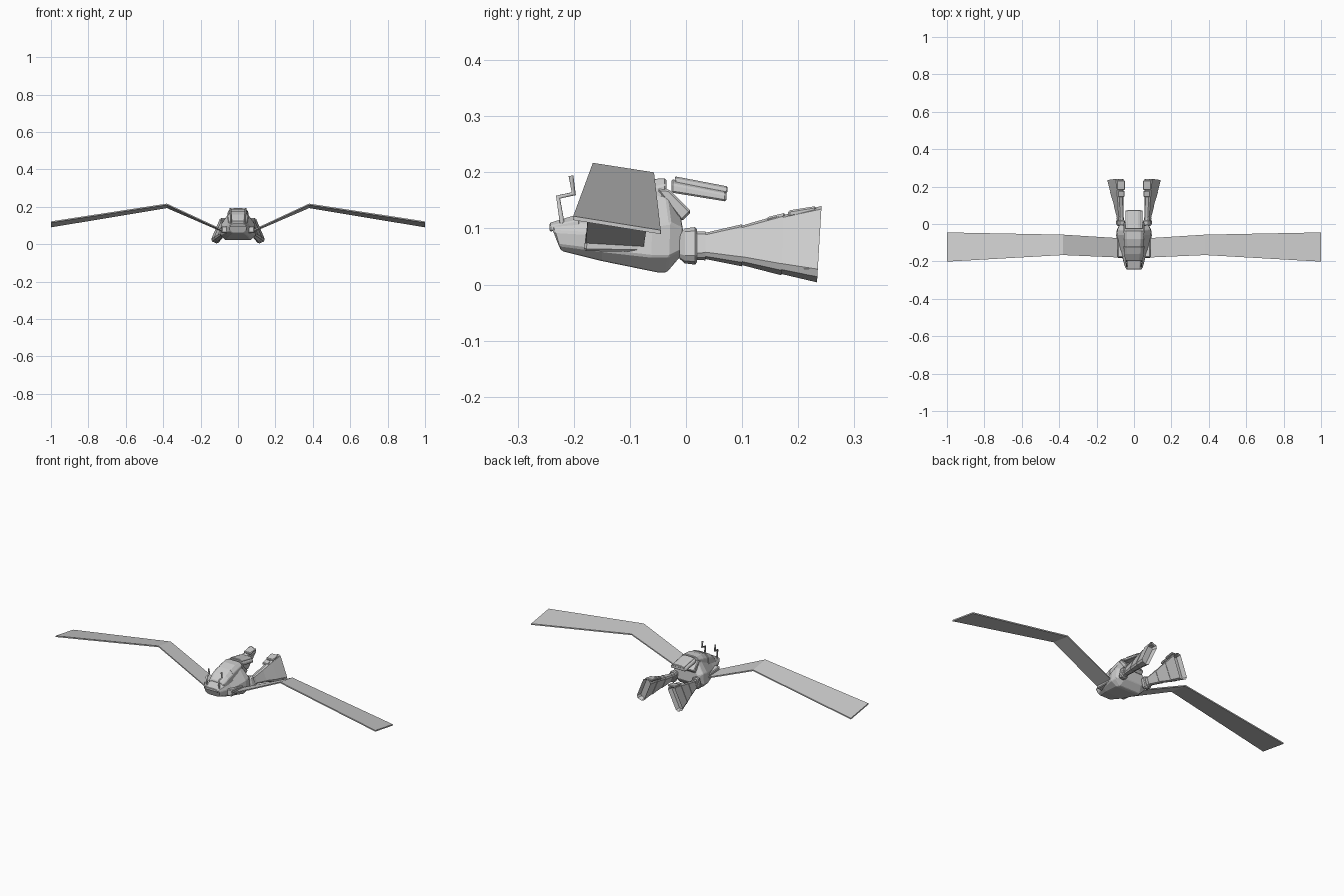
import bpy, bmesh
from mathutils import Vector

if "Cube" in bpy.data.objects:
    bpy.data.objects.remove(bpy.data.objects["Cube"])


def finish(name, bm, mirror=False, bevel=0.0):
    bmesh.ops.recalc_face_normals(bm, faces=bm.faces)
    me = bpy.data.meshes.new(name)
    bm.to_mesh(me)
    bm.free()
    ob = bpy.data.objects.new(name, me)
    bpy.context.collection.objects.link(ob)
    if bevel:
        b = ob.modifiers.new("bevel", 'BEVEL')
        b.width, b.segments, b.limit_method = bevel, 1, 'ANGLE'
    if mirror:
        m = ob.modifiers.new("mirror", 'MIRROR')
        m.use_clip = False
        m.merge_threshold = 0.0001
    return ob


def loft(name, rings, mirror=False, bevel=0.0, recess=0.0):
    """Skin a row of equal-length point rings; optionally hollow the last end."""
    bm = bmesh.new()
    vs = [[bm.verts.new(p) for p in r] for r in rings]
    n = len(vs[0])
    for a, b in zip(vs, vs[1:]):
        for i in range(n):
            j = (i + 1) % n
            bm.faces.new((a[i], a[j], b[j], b[i]))
    bm.faces.new(vs[0])
    end = bm.faces.new(vs[-1])
    bmesh.ops.recalc_face_normals(bm, faces=bm.faces)
    if recess:
        bmesh.ops.inset_region(bm, faces=[end], thickness=0.007)
        for v in end.verts:
            v.co.y -= recess
    return finish(name, bm, mirror, bevel)


def both(half):
    """Right half outline, bottom to top, completed to a symmetric ring."""
    return half + [(-x, y, z) for x, y, z in reversed(half)]


def lerp(a, b, t):
    return tuple(p + (q - p) * t for p, q in zip(a, b))


# Hull: keel, chine, upper side, deck
loft("hull", [both(h) for h in (
    [(.030, -.222, .060), (.042, -.228, .070), (.047, -.236, .095), (.038, -.242, .108)],
    [(.052, -.150, .042), (.072, -.150, .060), (.068, -.150, .090), (.046, -.150, .125)],
    [(.068, -.052, .022), (.096, -.062, .050), (.090, -.060, .105), (.050, -.060, .165)],
    [(.062, -.034, .022), (.092, -.030, .050), (.088, -.028, .110), (.048, -.035, .165)],
    [(.050, -.006, .055), (.078, -.005, .062), (.076, -.005, .100), (.046, -.010, .125)])],
    bevel=.003)


# Overlapping back plates
def arch(y, z, w, d):
    return both([(w, y, z - d), (w * .97, y, z - d * .35), (w * .62, y, z)])


loft("nose_plate", [arch(-.243, .110, .042, .015), arch(-.190, .126, .050, .030)], bevel=.002)
loft("front_shell", [arch(-.195, .134, .047, .035), arch(-.160, .160, .054, .050),
                     arch(-.120, .178, .057, .060)], bevel=.003)
loft("middle_shell", [arch(-.123, .174, .054, .058), arch(-.080, .188, .056, .060),
                      arch(-.035, .189, .054, .028)], bevel=.003)
loft("tail_plate", [arch(-.026, .188, .047, .024), arch(.072, .168, .047, .020)], bevel=.003)
loft("tail_ridge", [arch(-.020, .193, .036, .012), arch(.074, .175, .036, .012)], bevel=.002)

# Slanted rear collar under the tail plate
collar = [(-.055, .172), (-.030, .170), (.010, .130), (-.008, .112)]
loft("rear_collar", [[(x, y, z) for y, z in collar] for x in (-.056, .056)], bevel=.004)

# Wings: root, elbow, tip as (x, front edge, rear edge)
loft("wing", [[(x, f[0], f[1]), (x, r[0], r[1]), (x, r[0], r[1] - .007), (x, f[0], f[1] - .007)]
              for x, f, r in (
    (.06, (-.180, .068), (-.077, .062)),
    (.38, (-.166, .217), (-.057, .200)),
    (1.0, (-.201, .122), (-.045, .097)))], mirror=True)

# Wing shoulder
loft("wing_shoulder", [[(x, y, z) for y, z in ((-.182, .060), (-.082, .058), (-.076, .086), (-.178, .096))]
                       for x in (.045, .088)], mirror=True, bevel=.004)


# Flared rear pods, tilted outward: key stations (y, top xz, bottom xz, half thickness)
STATIONS = [(.000, (.066, .094), (.078, .044), .014),
            (.035, (.066, .092), (.082, .046), .015),
            (.100, (.068, .104), (.096, .036), .017),
            (.172, (.070, .122), (.114, .021), .020),
            (.238, (.072, .135), (.126, .009), .023)]


def pod_ring(st, grow=0.0):
    y, t, b, h = st
    T, B = Vector(t), Vector(b)
    up = (T - B).normalized()
    out = Vector((up.y, -up.x))
    T, B, h = T + up * grow, B - up * grow, h + grow
    c = h * .45
    pts = [B + out * (h - c), B + out * h + up * c, T + out * h - up * c, T + out * (h - c),
           T - out * (h - c), T - out * h - up * c, B - out * h + up * c, B - out * (h - c)]
    # the rear faces lean with height
    lean = .06 * max(0, y - .1) / .14
    return [(p.x, y + lean * (p.y - .08), p.y) for p in pts]


for k, (a, b) in enumerate(zip(STATIONS, STATIONS[1:])):
    loft(f"pod_segment_{k + 1}", [pod_ring(a, -.002), pod_ring(b)],
         mirror=True, recess=.025 if k == 3 else 0)

# Pod joint into the hull
j = STATIONS[0]
loft("pod_joint", [pod_ring((y, *j[1:]), g) for y, g in ((-.012, -.004), (-.002, .004), (.016, .006), (.020, .002))],
     mirror=True)


# Small raised blocks along the pod's upper edge
def block(name, y0, z0, y1, z1, x, w):
    loft(name, [[(x - w, y, z - .012), (x + w, y, z - .012), (x + w, y, z), (x - w, y, z)]
                for y, z in ((y0, z0), (y1, z1))], mirror=True, bevel=.003)


block("pod_block_front", .144, .120, .177, .128, .068, .017)
block("pod_block_rear", .182, .132, .232, .140, .070, .022)

# Kinked antennae
cu = bpy.data.curves.new("antenna", 'CURVE')
cu.dimensions = '3D'
cu.bevel_depth, cu.bevel_resolution, cu.use_fill_caps = .005, 1, True
path = [(.038, -.220, .105), (.038, -.228, .156), (.040, -.200, .162), (.040, -.205, .194)]
sp = cu.splines.new('POLY')
sp.points.add(len(path) - 1)
for p, co in zip(sp.points, path):
    p.co = (*co, 1)
ant = bpy.data.objects.new("antenna", cu)
bpy.context.collection.objects.link(ant)
ant.modifiers.new("mirror", 'MIRROR')
